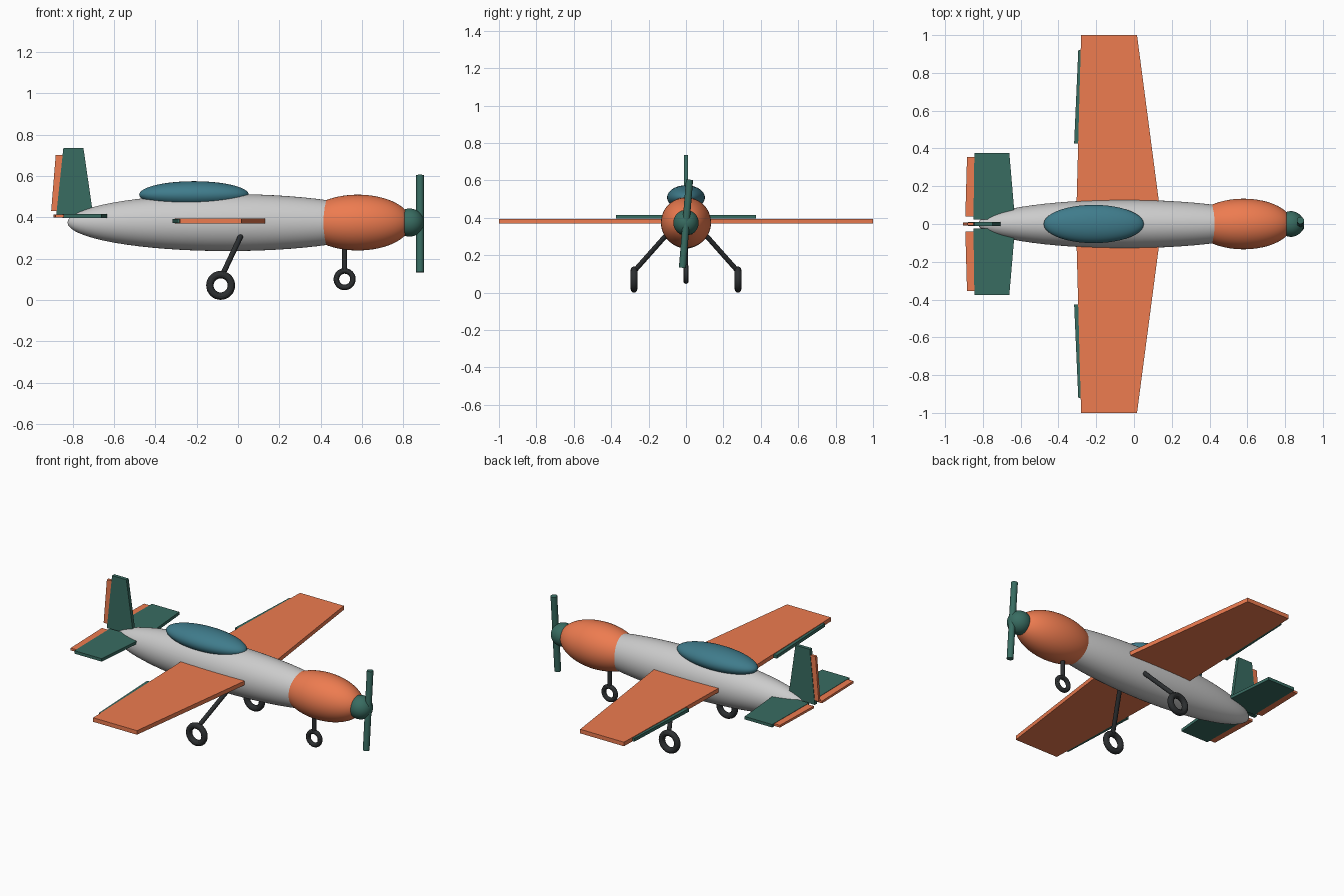
import bpy, bmesh
from math import pi
from mathutils import Vector

if "Cube" in bpy.data.objects:
    bpy.data.objects.remove(bpy.data.objects["Cube"])


def material(name, rgb):
    m = bpy.data.materials.new(name)
    m.diffuse_color = (*rgb, 1)
    m.use_nodes = True
    m.node_tree.nodes["Principled BSDF"].inputs["Base Color"].default_value = m.diffuse_color
    return m


ORANGE = material("orange", (0.85, 0.20, 0.08))
GREEN = material("green", (0.04, 0.15, 0.12))
GLASS = material("glass_blue", (0.05, 0.20, 0.26))
BLACK = material("black", (0.025, 0.028, 0.03))
AXIS_Z = 0.374  # height of the fuselage centre line


def finish(ob, name, mat, smooth=True):
    ob.name = name
    if mat:
        ob.data.materials.append(mat)
    if smooth:
        bpy.ops.object.shade_smooth_by_angle()
    return ob


def ellipsoid(name, centre, radii, mat=None):
    # poles lie along the x axis
    bpy.ops.mesh.primitive_uv_sphere_add(segments=48, ring_count=32, location=centre,
                                         rotation=(0, pi / 2, 0))
    ob = bpy.context.object
    ob.scale = (radii[2], radii[1], radii[0])
    bpy.ops.object.transform_apply(location=False, rotation=True, scale=True)
    return finish(ob, name, mat)


def rod(name, a, b, radius, mat):
    a, b = Vector(a), Vector(b)
    bpy.ops.mesh.primitive_cylinder_add(vertices=16, radius=radius, depth=(b - a).length,
                                        location=(a + b) / 2)
    ob = bpy.context.object
    ob.rotation_euler = (b - a).to_track_quat('Z', 'Y').to_euler()
    return finish(ob, name, mat)


def wheel(name, centre, major, minor):
    bpy.ops.mesh.primitive_torus_add(major_radius=major, minor_radius=minor, major_segments=32,
                                     minor_segments=12, location=centre, rotation=(pi / 2, 0, 0))
    return finish(bpy.context.object, name, BLACK)


def slab(name, outline, thickness, mat, place):
    # flat outline given thickness; place(u, v, t) returns the 3D point
    bm = bmesh.new()
    low, high = [[bm.verts.new(place(u, v, t)) for u, v in outline]
                 for t in (-thickness / 2, thickness / 2)]
    bm.faces.new(low[::-1])
    bm.faces.new(high)
    n = len(outline)
    for i in range(n):
        j = (i + 1) % n
        bm.faces.new((low[i], low[j], high[j], high[i]))
    bmesh.ops.recalc_face_normals(bm, faces=bm.faces)
    me = bpy.data.meshes.new(name)
    bm.to_mesh(me)
    bm.free()
    ob = bpy.data.objects.new(name, me)
    bpy.context.collection.objects.link(ob)
    return finish(ob, name, mat, smooth=False)


# Fuselage, engine cowling, spinner and canopy
ellipsoid("fuselage", (-0.05, 0, AXIS_Z), (0.775, 0.128, 0.138))
ellipsoid("engine_cowling", (0.58, 0, AXIS_Z), (0.258, 0.134, 0.135), ORANGE)
ellipsoid("spinner", (0.83, 0, AXIS_Z), (0.07, 0.068, 0.068), GREEN)
ellipsoid("canopy", (-0.213, 0, 0.509), (0.265, 0.101, 0.065), GLASS)

# Propeller, turned slightly about its shaft
rod("propeller", (0.881, -0.019, 0.133), (0.881, 0.019, 0.604), 0.019, GREEN)

# Wings, ailerons, tailplane, elevators and main gear on both sides
for side, s in (("left", 1), ("right", -1)):
    def flat(z):
        return lambda u, v, t: (u, s * v, z + t)

    slab(side + "_wing", [(0.133, 0.11), (0.016, 1.0), (-0.28, 1.0), (-0.304, 0.11)],
         0.025, ORANGE, flat(0.382))
    slab(side + "_aileron", [(-0.288, 0.425), (-0.276, 0.92), (-0.295, 0.92), (-0.317, 0.425)],
         0.02, GREEN, flat(0.381))
    slab(side + "_tailplane", [(-0.63, 0.025), (-0.66, 0.375), (-0.845, 0.375), (-0.85, 0.025)],
         0.018, GREEN, flat(0.406))
    slab(side + "_elevator", [(-0.84, 0.04), (-0.84, 0.355), (-0.884, 0.355), (-0.893, 0.04)],
         0.014, ORANGE, flat(0.406))
    rod(side + "_main_strut", (0.013, s * 0.105, 0.308), (-0.077, s * 0.275, 0.117), 0.013, BLACK)
    wheel(side + "_main_wheel", (-0.084, s * 0.278, 0.07), 0.052, 0.018)

# Fin and rudder


def upright(u, v, t):
    return (u, t, v)


slab("fin", [(-0.70, 0.405), (-0.748, 0.735), (-0.845, 0.735), (-0.88, 0.405)],
     0.022, GREEN, upright)
slab("rudder", [(-0.86, 0.43), (-0.835, 0.70), (-0.882, 0.70), (-0.904, 0.43)],
     0.016, ORANGE, upright)

# Nose gear
rod("nose_strut", (0.516, 0, 0.29), (0.516, 0, 0.14), 0.012, BLACK)
wheel("nose_wheel", (0.516, 0, 0.10), 0.04, 0.0135)
